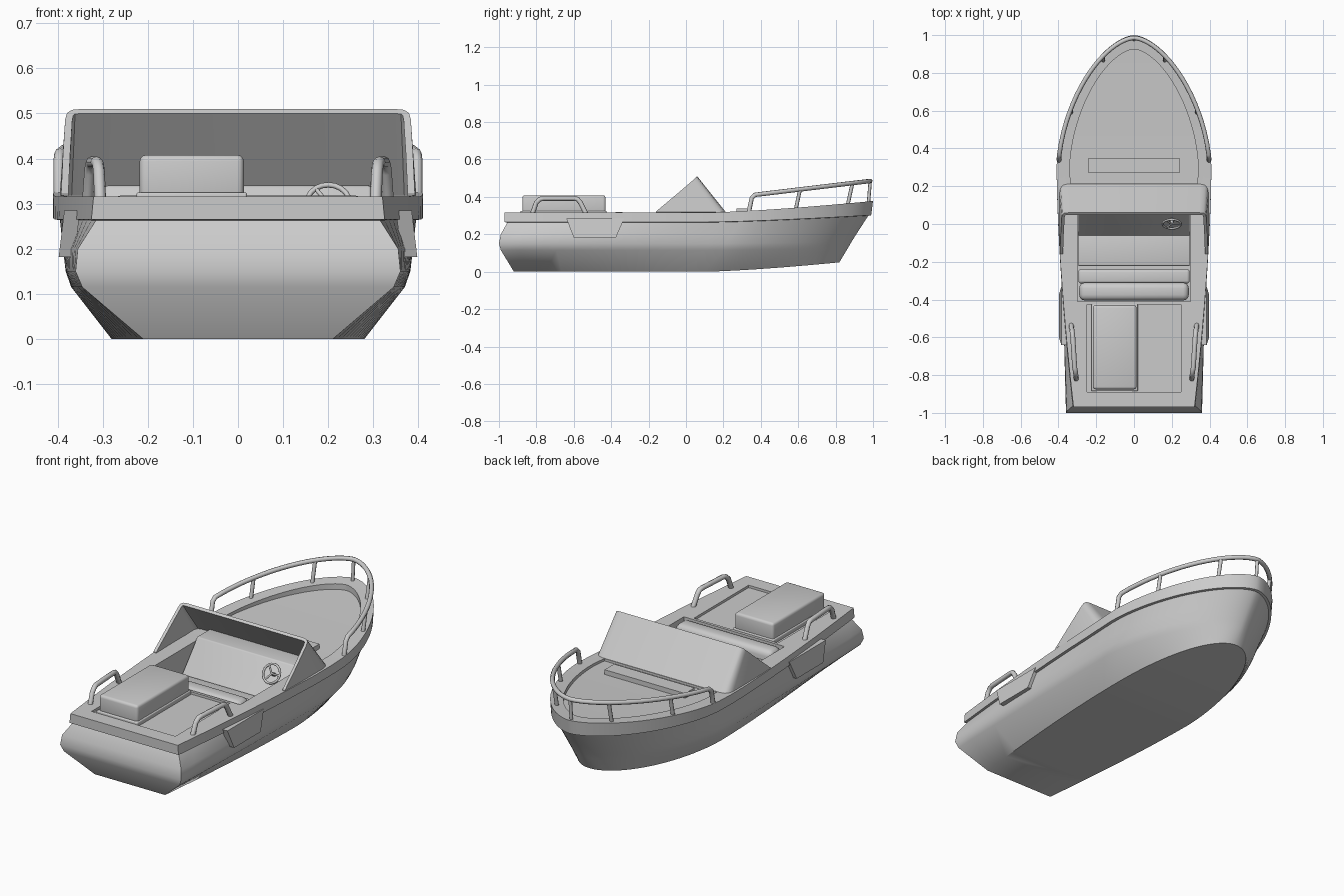
import bpy, bmesh, math
from mathutils import Vector

cube = bpy.data.objects.get("Cube")
if cube:
    bpy.data.objects.remove(cube, do_unlink=True)

grey = bpy.data.materials.new("light_grey")
grey.use_nodes = True
GREY = (0.6, 0.6, 0.6, 1)
grey.diffuse_color = GREY
grey.node_tree.nodes["Principled BSDF"].inputs["Base Color"].default_value = GREY


def activate(ob):
    bpy.ops.object.select_all(action='DESELECT')
    ob.select_set(True)
    bpy.context.view_layer.objects.active = ob


def finish(ob, angle=35):
    activate(ob)
    bpy.ops.object.shade_smooth_by_angle(angle=math.radians(angle))


def make(name, verts, faces):
    me = bpy.data.meshes.new(name)
    me.from_pydata(verts, [], faces)
    bm = bmesh.new()
    bm.from_mesh(me)
    bmesh.ops.recalc_face_normals(bm, faces=bm.faces)
    bm.to_mesh(me)
    bm.free()
    me.materials.append(grey)
    ob = bpy.data.objects.new(name, me)
    bpy.context.collection.objects.link(ob)
    return ob


def modify(ob, kind, **settings):
    mod = ob.modifiers.new(kind.lower(), kind)
    for key, value in settings.items():
        setattr(mod, key, value)
    activate(ob)
    bpy.ops.object.modifier_apply(modifier=mod.name)


def plan_width(y, stern, shoulder, bow, w0, w1, p, q):
    """Half width of a boat-shaped outline at station y."""
    if y < shoulder:
        t = (y - stern) / (shoulder - stern)
        return w0 + (w1 - w0) * (1 - (1 - t) ** 1.6)
    u = min(1, (y - shoulder) / (bow - shoulder))
    return w1 * (1 - u ** p) ** q


def outline(stern, shoulder, bow, w0, w1, z0, z1, p=1.7, q=0.6, n=12):
    """Closed boat-shaped ring: right side, bow point, left side."""
    ys = [stern + (shoulder - stern) * i / n for i in range(n)]
    ys += [shoulder + (bow - shoulder) * (1 - (1 - i / (2 * n)) ** 2) for i in range(2 * n)]
    half = []
    for y in ys + [bow]:
        rise = max(0, (y - 0.1) / (bow - 0.1)) ** 1.4
        x = plan_width(y, stern, shoulder, bow, w0, w1, p, q)
        half.append((x, y, z0 + (z1 - z0) * rise))
    half[-1] = (0, bow, z1)
    return half + [(-x, y, z) for x, y, z in half[-2::-1]]


def loft(name, rings):
    """Solid through equal rings, capped with strips across the beam."""
    m = len(rings[0])
    verts = [v for r in rings for v in r]
    faces = []
    for k in range(len(rings) - 1):
        for i in range(m):
            j = (i + 1) % m
            faces.append((k * m + i, k * m + j, (k + 1) * m + j, (k + 1) * m + i))
    for base in (0, (len(rings) - 1) * m):
        for i in range(m // 2):
            cap = [i, i + 1, m - 2 - i, m - 1 - i]
            faces.append([base + c for c in dict.fromkeys(cap)])
    return make(name, verts, faces)


def prism(name, section, x0, x1, bevel=0):
    """Extrude a (y, z) section along x."""
    n = len(section)
    verts = [(x, y, z) for x in (x0, x1) for y, z in section]
    faces = [tuple(range(n)), tuple(range(n, 2 * n))]
    faces += [(i, (i + 1) % n, n + (i + 1) % n, n + i) for i in range(n)]
    ob = make(name, verts, faces)
    if bevel:
        modify(ob, 'BEVEL', width=bevel, segments=3, limit_method='ANGLE')
    finish(ob)
    return ob


def box(name, x0, x1, y0, y1, z0, z1, bevel=0):
    return prism(name, [(y0, z0), (y1, z0), (y1, z1), (y0, z1)], x0, x1, bevel)


def tube(name, points, radius, cyclic=False):
    cu = bpy.data.curves.new(name, 'CURVE')
    cu.dimensions = '3D'
    cu.bevel_depth, cu.bevel_resolution, cu.use_fill_caps = radius, 2, True
    sp = cu.splines.new('POLY')
    sp.points.add(len(points) - 1)
    for p, co in zip(sp.points, points):
        p.co = (*co, 1)
    sp.use_cyclic_u = cyclic
    ob = bpy.data.objects.new(name, cu)
    bpy.context.collection.objects.link(ob)
    cu.materials.append(grey)
    activate(ob)
    bpy.ops.object.convert(target='MESH')
    finish(bpy.context.object, 50)


def cut(ob, cutter):
    cutter.hide_render = True
    modify(ob, 'BOOLEAN', operation='DIFFERENCE', solver='EXACT', object=cutter)
    bpy.data.objects.remove(cutter, do_unlink=True)


# Hull and gunwale, with recessed decks and an open cockpit
hull = loft("hull", [
    outline(-0.92, 0.10, 0.82, 0.21, 0.28, 0, 0.05, 2, 0.5),
    outline(-0.99, 0.20, 0.865, 0.345, 0.37, 0.115, 0.125),
    outline(-1.0, 0.22, 0.885, 0.36, 0.382, 0.15, 0.16),
    outline(-0.99, 0.25, 0.92, 0.355, 0.388, 0.2, 0.215),
    outline(-0.955, 0.30, 0.975, 0.315, 0.395, 0.263, 0.3),
    outline(-0.97, 0.30, 0.99, 0.325, 0.41, 0.265, 0.302),
    outline(-0.97, 0.30, 1.0, 0.32, 0.41, 0.316, 0.378)])
cut(hull, loft("foredeck_cutter", [
    outline(0.215, 0.30, 0.925, 0.335, 0.34, 0.305, 0.34),
    outline(0.215, 0.30, 0.925, 0.335, 0.34, 0.5, 0.5)]))
cut(hull, box("cockpit_cutter", -0.3, 0.3, -0.41, 0.2, 0.17, 0.6))
cut(hull, box("aft_deck_cutter", -0.25, 0.25, -0.89, -0.425, 0.303, 0.6))
finish(hull, 42)

# Cockpit furniture
prism("dashboard", [(-0.07, 0.17), (0.05, 0.31), (0.07, 0.34), (0.19, 0.34), (0.2, 0.17)], -0.295, 0.295, 0.006)
box("bench_back", -0.29, 0.29, -0.405, -0.31, 0.17, 0.318, 0.03)
box("bench_cushion", -0.295, 0.295, -0.315, -0.24, 0.17, 0.27, 0.015)
box("floor_step", -0.295, 0.295, -0.22, -0.06, 0.165, 0.19, 0.005)

# Steering wheel with column and spokes
hub, tilt = Vector((0.2, 0.0, 0.3)), Vector((0, 0.5, 0.87))
rim = [hub + Vector((math.cos(a), 0, 0)) * 0.048 + tilt * math.sin(a) * 0.048
       for a in [i * math.tau / 20 for i in range(20)]]
tube("steering_wheel", rim, 0.006, True)
for k in (0, 7, 13):
    tube("wheel_spoke", [hub, rim[k]], 0.005)
tube("steering_column", [hub, hub + Vector((0, 0.08, -0.05))], 0.009)

# Engine cover and foredeck hatch
box("engine_base", -0.225, 0.02, -0.885, -0.425, 0.295, 0.325, 0.005)
box("engine_cover", -0.218, 0.013, -0.875, -0.43, 0.3, 0.408, 0.014)
box("foredeck_hatch", -0.24, 0.24, 0.27, 0.35, 0.3, 0.337)

# Wraparound windshield: lower and upper edge of one side, then mirrored
lower = [(0.392, -0.16, 0.318), (0.395, 0, 0.318), (0.395, 0.16, 0.318),
         (0.389, 0.19, 0.318), (0.375, 0.207, 0.318), (0.35, 0.213, 0.318)]
upper = [(0.392, -0.16, 0.322), (0.388, -0.055, 0.41), (0.383, 0.035, 0.487),
         (0.379, 0.05, 0.501), (0.368, 0.058, 0.508), (0.345, 0.06, 0.51)]


def mirrored(edge):
    return edge + [(-x, y, z) for x, y, z in reversed(edge)]


n = 2 * len(lower)
shield = make("windshield", mirrored(lower) + mirrored(upper),
              [(i, i + 1, n + i + 1, n + i) for i in range(n - 1)])
modify(shield, 'SOLIDIFY', thickness=0.016, offset=-1)
finish(shield)


# Bow rail following the gunwale
def rail_point(y):
    x = plan_width(y, -0.97, 0.3, 0.985, 0.32, 0.4, 1.7, 0.6)
    return (x, y, 0.41 + 0.075 * (y - 0.36) / 0.625)


ys = [0.37 + 0.615 * (1 - (1 - i / 20) ** 2) for i in range(20)]
side = [(0.397, 0.335, 0.315), (0.397, 0.352, 0.395)] + [rail_point(y) for y in ys]
tube("bow_rail", side + [(0, 0.985, 0.485)] + [(-x, y, z) for x, y, z in reversed(side)], 0.012)
tube("bow_post", [(0, 0.975, 0.36), (0, 0.985, 0.485)], 0.009)

for s in (1, -1):
    # Slanted rail posts
    for y in (0.61, 0.89):
        x, _, z = rail_point(y)
        tube("rail_post", [(s * x, y - 0.025, z - 0.115), (s * x, y, z)], 0.01)
    # Stern grab handles
    tube("grab_handle", [(s * x, y, z) for x, y, z in (
        (0.305, -0.825, 0.3), (0.308, -0.8, 0.37), (0.31, -0.78, 0.388), (0.314, -0.76, 0.392),
        (0.324, -0.6, 0.392), (0.326, -0.58, 0.388), (0.328, -0.565, 0.37), (0.333, -0.53, 0.3))], 0.013)
    # Slanted side steps below the gunwale
    plan = [(-0.64, 0.285), (-0.60, 0.182), (-0.375, 0.182), (-0.33, 0.285)]
    step = prism("side_step", plan, -0.02, 0.015)
    for v in step.data.vertices:
        v.co.x = s * (v.co.x + 0.37 + (0.285 - v.co.z) * 0.12)
    if s < 0:
        step.data.flip_normals()
